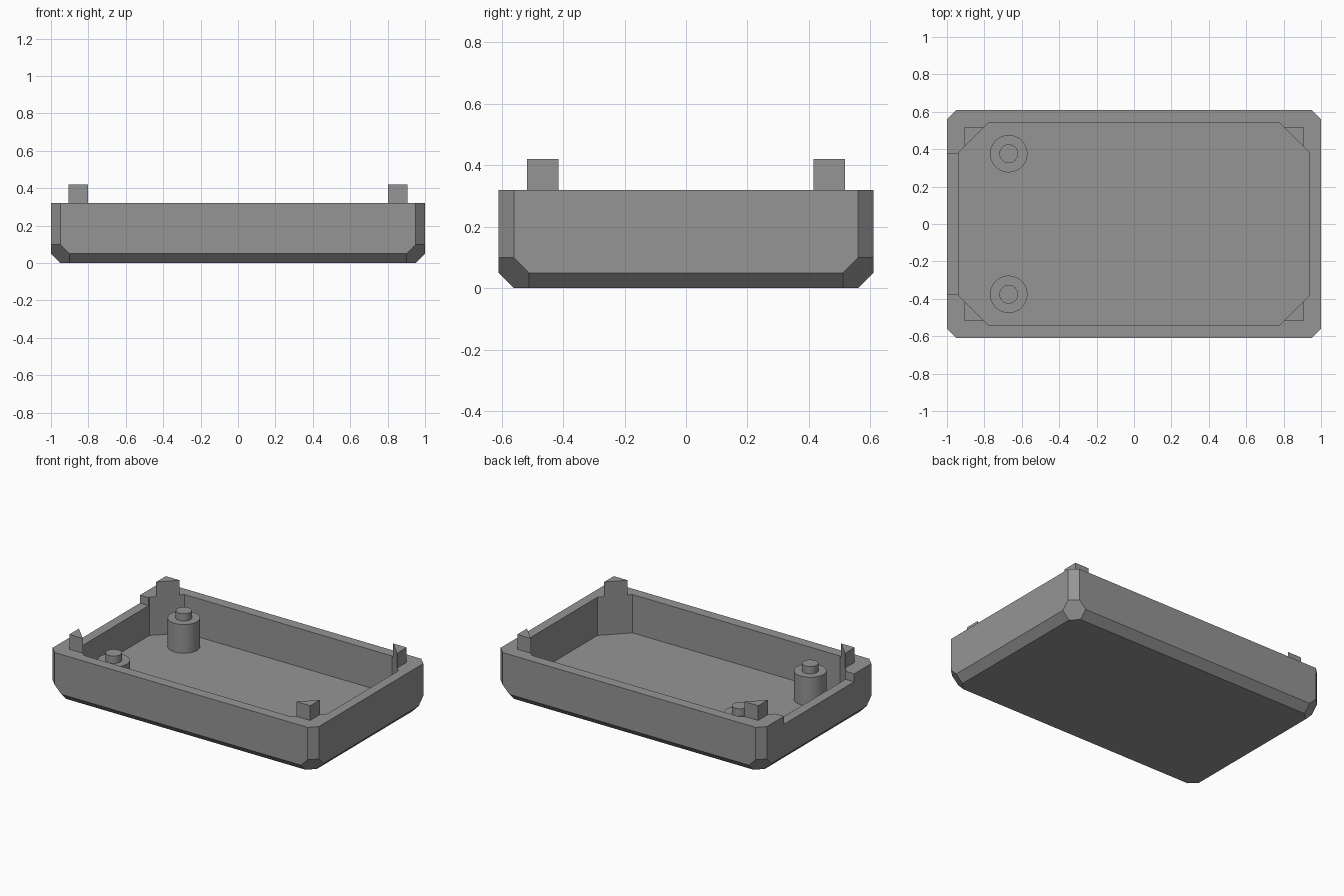
import bpy, bmesh, math

if "Cube" in bpy.data.objects:
    bpy.data.objects.remove(bpy.data.objects["Cube"])

grey = bpy.data.materials.new("plain grey")
grey.diffuse_color = (0.30, 0.30, 0.30, 1)
grey.use_nodes = True
grey.node_tree.nodes["Principled BSDF"].inputs["Base Color"].default_value = grey.diffuse_color

def finish(name, bm):
    bmesh.ops.recalc_face_normals(bm, faces=bm.faces)
    me = bpy.data.meshes.new(name)
    bm.to_mesh(me)
    bm.free()
    me.materials.append(grey)
    ob = bpy.data.objects.new(name, me)
    bpy.context.collection.objects.link(ob)
    return ob

def hull(name, points):
    bm = bmesh.new()
    for p in points:
        bm.verts.new(p)
    bmesh.ops.convex_hull(bm, input=bm.verts)
    bmesh.ops.dissolve_limit(bm, angle_limit=0.01, verts=bm.verts, edges=bm.edges)
    return finish(name, bm)

def prism(name, outline, z0, z1):
    return hull(name, [(x, y, z) for x, y in outline for z in (z0, z1)])

def cut(target, cutter):
    mod = target.modifiers.new("cut", "BOOLEAN")
    mod.operation, mod.solver, mod.object = "DIFFERENCE", "EXACT", cutter
    bpy.context.view_layer.objects.active = target
    bpy.ops.object.modifier_apply(modifier=mod.name)
    bpy.data.objects.remove(cutter)

corners = [(sx, sy) for sx in (-1, 1) for sy in (-1, 1)]
X, Y, C, H = 1.0, 0.61, 0.05, 0.32      # half sizes, chamfer, wall height
FLOOR = 0.06

# Tray: box with chamfered upright edges, bottom edges and bottom corners
corner = [(X - C, Y, H), (X, Y - C, H), (X - C, Y, 2 * C), (X, Y - C, 2 * C),
          (X, Y - 2 * C, C), (X - C, Y - 2 * C, 0), (X - 2 * C, Y - C, 0), (X - 2 * C, Y, C)]
tray = hull("tray", [(sx * x, sy * y, z) for sx, sy in corners for x, y, z in corner])

# Eight-sided cavity and the shallow notch in the left wall
cavity = [(sx * x, sy * y) for sx, sy in corners for x, y in ((0.935, 0.385), (0.78, 0.54))]
cut(tray, prism("cavity_cutter", cavity, FLOOR, 0.6))
notch = [(x, y) for x in (-1.1, -0.85) for y in (-0.376, 0.376)]
cut(tray, prism("notch_cutter", notch, 0.266, 0.6))

# Triangular locating posts on the corners
for i, (sx, sy) in enumerate(corners):
    tri = [(0.905, 0.518), (0.802, 0.518), (0.905, 0.415)]
    prism(f"corner_post_{i + 1}", [(sx * x, sy * y) for x, y in tri], 0.31, 0.42)

# Round standoffs, each with a narrow pin
def cylinder(name, y, r, z0, z1):
    bpy.ops.mesh.primitive_cylinder_add(vertices=48, radius=r, depth=z1 - z0,
                                        location=(-0.67, y, (z0 + z1) / 2))
    ob = bpy.context.object
    ob.name = name
    ob.data.materials.append(grey)
    bpy.ops.object.shade_smooth_by_angle(angle=math.radians(30))

for side, y in (("front", -0.376), ("back", 0.376)):
    cylinder(f"standoff_{side}", y, 0.1, FLOOR - 0.01, 0.255)
    cylinder(f"standoff_pin_{side}", y, 0.05, 0.25, 0.305)
